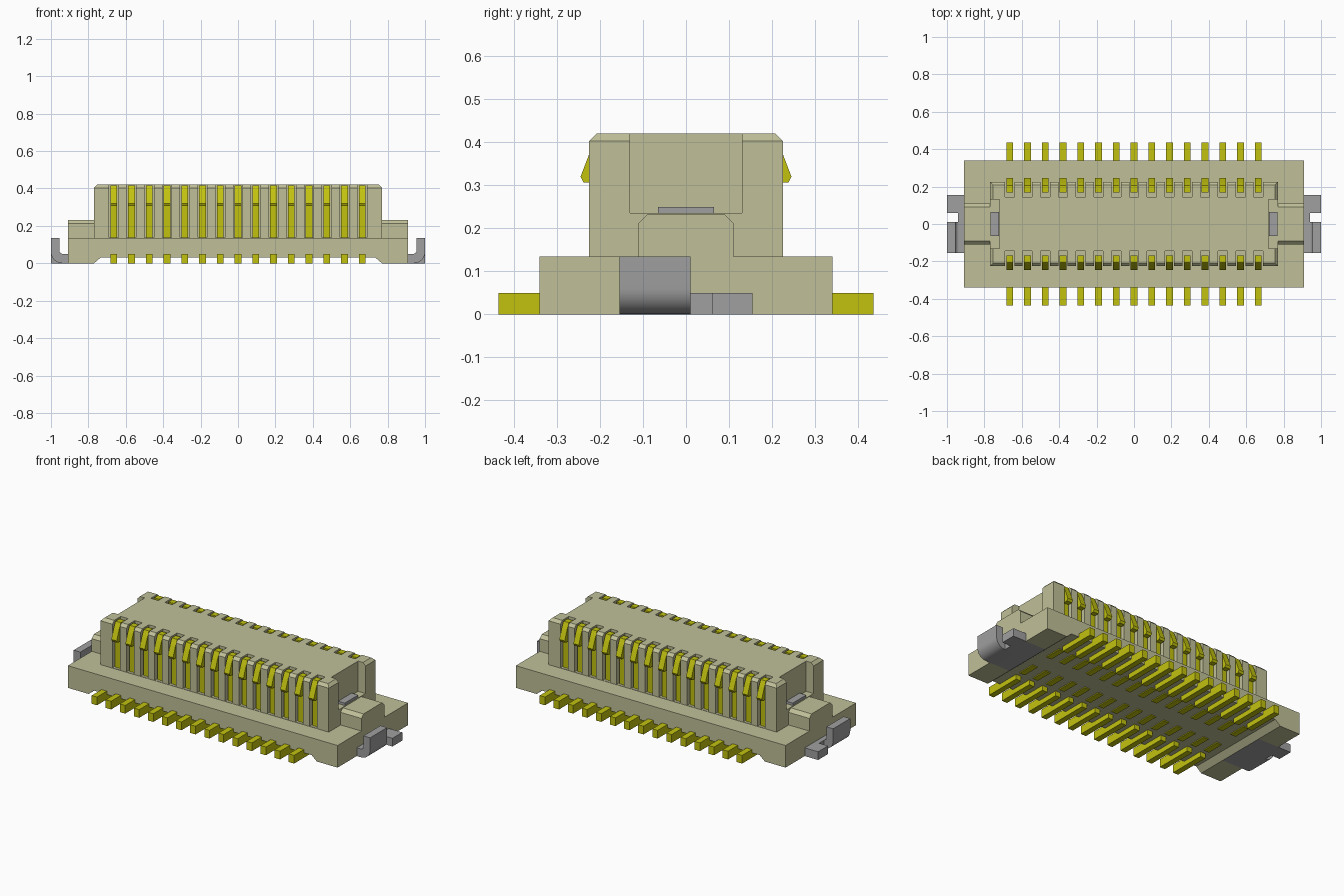
import bpy, bmesh, math
from mathutils import Vector

cube = bpy.data.objects.get("Cube")
if cube:
    bpy.data.objects.remove(cube, do_unlink=True)


def material(name, rgb):
    m = bpy.data.materials.new(name)
    m.use_nodes = True
    m.diffuse_color = (*rgb, 1)
    bsdf = m.node_tree.nodes["Principled BSDF"]
    bsdf.inputs["Base Color"].default_value = (*rgb, 1)
    bsdf.inputs["Roughness"].default_value = 0.6
    return m


BEIGE = material("beige plastic", (0.53, 0.53, 0.32))
GOLD = material("yellow contact", (0.54, 0.54, 0.005))
GREY = material("grey metal", (0.35, 0.35, 0.355))


def finish(name, bm, mat):
    bmesh.ops.recalc_face_normals(bm, faces=bm.faces)
    me = bpy.data.meshes.new(name)
    bm.to_mesh(me)
    bm.free()
    ob = bpy.data.objects.new(name, me)
    bpy.context.collection.objects.link(ob)
    if mat:
        me.materials.append(mat)
    return ob


def add_prism(bm, outline, axis, lo, hi):
    """Extrude an outline along x (outline is y,z) or y (outline is x,z)."""
    def point(p, t):
        return (t, p[0], p[1]) if axis == "x" else (p[0], t, p[1])
    a = [bm.verts.new(point(p, lo)) for p in outline]
    b = [bm.verts.new(point(p, hi)) for p in outline]
    bm.faces.new(a)
    bm.faces.new(b[::-1])
    for i in range(len(a)):
        j = (i + 1) % len(a)
        bm.faces.new((a[j], a[i], b[i], b[j]))


def add_box(bm, x0, x1, y0, y1, z0, z1):
    add_prism(bm, [(x0, z0), (x1, z0), (x1, z1), (x0, z1)], "y", y0, y1)


def cut(ob, cutter):
    mod = ob.modifiers.new("cut", "BOOLEAN")
    mod.operation = "DIFFERENCE"
    mod.solver = "EXACT"
    mod.object = cutter
    cutter.hide_render = True
    bpy.context.view_layer.objects.active = ob
    bpy.ops.object.modifier_apply(modifier=mod.name)
    bpy.data.objects.remove(cutter, do_unlink=True)


PIN_X = [(i - 7) * 0.095 for i in range(15)]
PIN_W = 0.018
SLOT_W = 0.025

# Base plate with a shallow underside channel and pockets for the end clips
bm = bmesh.new()
half = [(0.735, 0.03), (0.77, 0), (0.91, 0), (0.91, 0.135)]
add_prism(bm, half + [(-x, z) for x, z in reversed(half)], "y", -0.34, 0.34)
base = finish("base", bm, BEIGE)
bm = bmesh.new()
for s in (-1, 1):
    add_box(bm, *sorted((s * 0.77, s * 0.95)), -0.155, 0.155, -0.05, 0.05)
cut(base, finish("clip_pocket_cutter", bm, None))

# Tower with chamfered top, contact slots and end recesses
bm = bmesh.new()
rings = [(0.77, 0.225, 0.13), (0.77, 0.225, 0.403), (0.753, 0.208, 0.42)]
loops = [[bm.verts.new((sx * x, sy * y, z))
          for sx, sy in ((-1, -1), (1, -1), (1, 1), (-1, 1))] for x, y, z in rings]
bm.faces.new(loops[0][::-1])
bm.faces.new(loops[-1])
for low, high in zip(loops, loops[1:]):
    for i in range(4):
        j = (i + 1) % 4
        bm.faces.new((low[i], low[j], high[j], high[i]))
tower = finish("tower", bm, BEIGE)
bm = bmesh.new()
for s in (-1, 1):
    for x in PIN_X:
        add_box(bm, x - SLOT_W, x + SLOT_W, *sorted((s * 0.145, s * 0.3)), 0.137, 0.5)
    add_box(bm, *sorted((s * 0.72, s * 0.85)), -0.13, 0.13, 0.235, 0.5)
cut(tower, finish("slot_cutter", bm, None))

# Chamfered end blocks beside the tower, and metal pads in the recesses
block = [(-0.11, 0.13), (0.11, 0.13), (0.11, 0.212), (0.09, 0.232),
         (-0.09, 0.232), (-0.11, 0.212)]
for s, side in ((1, "left"), (-1, "right")):
    bm = bmesh.new()
    add_prism(bm, block, "x", *sorted((s * 0.765, s * 0.91)))
    finish(side + "_end_block", bm, BEIGE)
    bm = bmesh.new()
    add_box(bm, *sorted((s * 0.722, s * 0.766)), -0.065, 0.065, 0.23, 0.25)
    finish(side + "_end_pad", bm, GREY)

# End clips: an upturned rounded tab, a bridge and a flat foot
def arc(cx, cz, r):
    return [(cx + r * math.sin(a), cz - r * math.cos(a))
            for a in (math.pi / 2 * i / 8 for i in range(9))]


tab = ([(0.77, 0)] + arc(0.94, 0.06, 0.06) + [(1.0, 0.135), (0.955, 0.135)]
       + arc(0.935, 0.07, 0.02)[::-1] + [(0.77, 0.05)])
for s, side in ((1, "left"), (-1, "right")):
    bm = bmesh.new()
    add_prism(bm, [(s * x, z) for x, z in tab], "y", -0.155, 0.01)
    add_box(bm, *sorted((s * 0.77, s * 0.94)), 0.01, 0.06, 0, 0.05)
    add_box(bm, *sorted((s * 0.77, s * 1.0)), 0.06, 0.155, 0, 0.05)
    clip = finish(side + "_clip", bm, GREY)
    bpy.ops.object.select_all(action="DESELECT")
    clip.select_set(True)
    bpy.context.view_layer.objects.active = clip
    bpy.ops.object.shade_smooth_by_angle(angle=math.radians(30))

# Contact rows: sprung upper strips, solder feet and inner tails
contact = [(0.168, 0.13), (0.208, 0.13), (0.208, 0.306), (0.238, 0.306),
           (0.245, 0.32), (0.222, 0.38), (0.205, 0.416), (0.168, 0.416)]
for s, side in ((-1, "front"), (1, "back")):
    strips, feet, tails = bmesh.new(), bmesh.new(), bmesh.new()
    for x in PIN_X:
        add_prism(strips, [(s * y, z) for y, z in contact], "x", x - PIN_W, x + PIN_W)
        add_box(feet, x - PIN_W, x + PIN_W, *sorted((s * 0.2, s * 0.435)), 0, 0.05)
        add_box(tails, x - PIN_W, x + PIN_W, *sorted((s * 0.06, s * 0.17)), 0.024, 0.05)
    finish(side + "_contacts", strips, GOLD)
    finish(side + "_solder_feet", feet, GOLD)
    finish(side + "_contact_tails", tails, GOLD)
